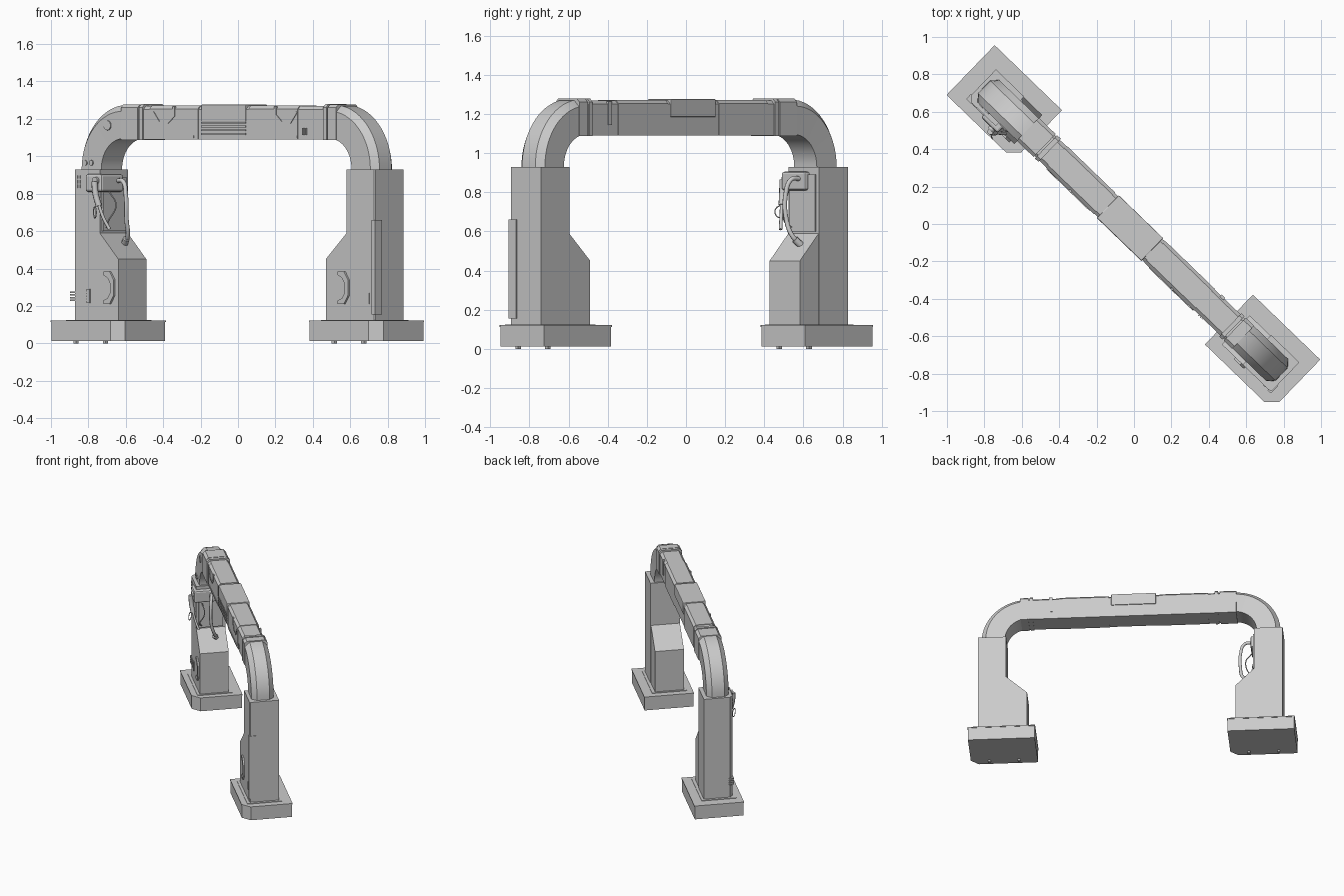
import bpy, bmesh
from math import sin, cos, pi, radians

if "Cube" in bpy.data.objects:
    bpy.data.objects.remove(bpy.data.objects["Cube"])

YAW = radians(-44)          # the arch stands diagonally; parts are built along local x
V0, V1 = -0.11, 0.05        # front and back faces of the beam
P0, P1 = -0.137, 0.082      # front and back faces of the posts


def finish(name, bm, smooth=False):
    bmesh.ops.recalc_face_normals(bm, faces=bm.faces)
    me = bpy.data.meshes.new(name)
    bm.to_mesh(me)
    bm.free()
    ob = bpy.data.objects.new(name, me)
    bpy.context.collection.objects.link(ob)
    ob.rotation_euler.z = YAW
    if smooth:
        bpy.ops.object.select_all(action='DESELECT')
        ob.select_set(True)
        bpy.context.view_layer.objects.active = ob
        bpy.ops.object.shade_smooth_by_angle(angle=radians(30))
    return ob


def loft(name, rings, smooth=False):
    """Skin a list of equal rings and cap both ends."""
    bm = bmesh.new()
    vs = [[bm.verts.new(p) for p in r] for r in rings]
    n = len(rings[0])
    for a, b in zip(vs, vs[1:]):
        for i in range(n):
            bm.faces.new((a[i], a[(i + 1) % n], b[(i + 1) % n], b[i]))
    bm.faces.new(vs[0])
    bm.faces.new(vs[-1])
    return finish(name, bm, smooth)


def plan(name, pts, z0, z1):
    return loft(name, [[(x, y, z) for x, y in pts] for z in (z0, z1)])


def side(name, pts, y0, y1):
    return loft(name, [[(x, y, z) for x, z in pts] for y in (y0, y1)])


def box(name, x0, x1, y0, y1, z0, z1, bevel=0):
    ob = plan(name, [(x0, y0), (x1, y0), (x1, y1), (x0, y1)], z0, z1)
    if bevel:
        m = ob.modifiers.new("bevel", 'BEVEL')
        m.width, m.segments = bevel, 2
    return ob


def beam(name, x0, x1, grow, top, c=0.018):
    a, b, lo = V0 - grow, V1 + grow, 1.09 - grow * 0.5
    sec = [(a, lo), (b, lo), (b, top - c), (b - c, top), (a + c, top), (a, top - c)]
    return loft(name, [[(x, y, z) for y, z in sec] for x in (x0, x1)])


def tube(name, pts, r, cyclic=False):
    cu = bpy.data.curves.new(name, 'CURVE')
    cu.dimensions = '3D'
    cu.bevel_depth, cu.bevel_resolution, cu.resolution_u = r, 2, 6
    cu.use_fill_caps = True
    sp = cu.splines.new('BEZIER')
    sp.bezier_points.add(len(pts) - 1)
    sp.use_cyclic_u = cyclic
    for bp, p in zip(sp.bezier_points, pts):
        bp.co = p
        bp.handle_left_type = bp.handle_right_type = 'AUTO'
    ob = bpy.data.objects.new(name, cu)
    bpy.context.collection.objects.link(ob)
    ob.rotation_euler.z = YAW


def disc(name, x, y, z, r, depth=0.008):
    ring = [(x + r * cos(i * pi / 8), z + r * sin(i * pi / 8)) for i in range(16)]
    side(name, ring, y - depth, y + depth)


# Per side: label, direction toward the middle, post outer/inner x, buttress x, base start, bend centre
SIDES = (("left", 1, -1.105, -0.895, -0.757, -1.2, -0.75),
         ("right", -1, 1.15, 0.94, 0.785, 0.72, 0.79))

for label, d, out, inn, butt, b0, cx in SIDES:
    # chamfered base with a thin lip and a low plinth
    def base_plan(g, c=0.056):
        a, b, lo, hi = b0 - g, b0 + 0.5 + g, -0.2 - g, 0.17 + g
        return [(a, lo), (b - c, lo), (b, lo + c), (b, hi), (a, hi)]
    plan(label + "_base", base_plan(-0.003), 0.012, 0.115)
    plan(label + "_base_lip", base_plan(0), 0.113, 0.121)
    lo_x, hi_x = sorted((out - d * 0.02, butt + d * 0.015))
    box(label + "_plinth", lo_x, hi_x, P0 - 0.02, P1 + 0.02, 0.12, 0.125)
    for fx in (b0 + 0.14, b0 + 0.36):
        box(label + "_foot", fx - 0.01, fx + 0.01, -0.16, -0.14, 0, 0.014)

    # upright with a trimmed outer front corner
    c = 0.025 if d > 0 else 0.006
    plan(label + "_post", [(out, P0 + c), (out + d * c, P0), (inn, P0), (inn, P1), (out, P1)], 0.12, 0.93)

    # buttress with sloping top
    side(label + "_buttress", [(inn - d * 0.02, 0.12), (butt, 0.12), (butt, 0.45), (inn, 0.59),
                               (inn - d * 0.02, 0.59)], P0, P1 - 0.004)

    # quarter bend, chamfered on its outer edges
    ri, ro, k = 0.16, 0.336, 0.033
    sec = [(ri, V0), (ri, V1), (ro - k, V1 + 0.003), (ro, V1 - k), (ro, V0 + k), (ro - k, V0 - 0.003)]
    rings = []
    for i in range(17):
        t = i * pi / 32
        rings.append([(cx - d * r * cos(t), y, 0.93 + r * sin(t) * 1.025) for r, y in sec])
    loft(label + "_bend", rings, True)

    # chevron bracket on the buttress front
    m = butt - d * 0.10
    chev = [(0, .21), (.045, .21), (.075, .255), (.075, .34), (.045, .385), (0, .385),
            (.0, .365), (.03, .35), (.05, .32), (.05, .27), (.03, .24), (.0, .23)]
    side(label + "_bracket", [(m + x, z) for x, z in chev], P0 - 0.012, P0 + 0.01)

# main beam and its collars
beam("beam_core", -0.76, 0.80, -0.002, 1.268)
for x0, x1, g, top in ((-0.76, -0.635, 0.005, 1.278), (-0.625, -0.598, 0.006, 1.28),
                       (0.745, 0.768, 0.006, 1.28), (0.778, 0.84, 0.005, 1.278)):
    beam("beam_collar", x0, x1, g, top)
for x0, x1 in ((-0.55, -0.19), (0.185, 0.55)):
    beam("beam_sleeve", x0, x1, 0.001, 1.272)
box("beam_saddle", -0.165, 0.165, V0 - 0.004, V1 + 0.004, 1.185, 1.276, 0.004)

# louvres, lower trims and notched plates on the beam front
for i in range(4):
    z = 1.115 + i * 0.02
    box("beam_louvre", -0.165, 0.165, V0 - 0.005, V0 + 0.01, z, z + 0.009)
for x0, x1 in ((-0.54, -0.22), (0.22, 0.55)):
    box("beam_trim", x0, x1, V0 - 0.005, V0 + 0.01, 1.097, 1.11)
for s, xc in ((1, -0.53), (-1, 0.55)):
    band = [(0, 1.235), (.05, 1.175), (.12, 1.175), (.17, 1.215), (.17, 1.265),
            (.155, 1.265), (.155, 1.222), (.115, 1.187), (.055, 1.187), (.012, 1.24)]
    side("beam_notch_plate", [(xc + s * x, z) for x, z in band], V0 - 0.005, V0 + 0.005)
box("beam_back_latch", 0.60, 0.625, V1 - 0.01, V1 + 0.004, 1.145, 1.265)
for i in range(3):
    box("beam_slot", 0.585 + i * 0.013, 0.592 + i * 0.013, V0 - 0.004, V0, 1.115, 1.15)

# rivets on the left bend
disc("bend_cap", -0.86, V0, 1.165, 0.026)
for x in (-1.025, -0.98):
    disc("bend_port", x, V0, 0.965, 0.014)

# small fittings on the posts
for i in range(4):
    box("left_vent", -1.11, -0.98, P0 - 0.005, P0 + 0.03, 0.225 + i * 0.015, 0.233 + i * 0.015)
box("left_vent_end", -0.985, -0.965, P0 - 0.008, P0 + 0.01, 0.215, 0.29)
for i in range(3):
    for x in (-1.07, -1.05):
        box("left_key", x, x + 0.013, P0 - 0.004, P0 + 0.01, 0.83 + i * 0.025, 0.848 + i * 0.025)
box("right_side_strip", 1.13, 1.156, P0 - 0.006, -0.09, 0.155, 0.66)
box("right_slot", 1.095, 1.11, P0 - 0.005, P0 + 0.01, 0.21, 0.27)

# dispenser box, nozzle, trigger ring and hose on the left post
box("dispenser_box", -0.985, -0.862, -0.158, 0.012, 0.81, 0.905, 0.012)
box("dispenser_back_plate", -0.91, -0.885, -0.12, 0.06, 0.60, 0.89)
disc("dispenser_knob", -0.90, -0.16, 0.87, 0.02, 0.012)
tube("nozzle_body", [(-0.895, -0.178, 0.865), (-0.89, -0.175, 0.80), (-0.875, -0.165, 0.735)], 0.017)
tube("nozzle_spout", [(-0.875, -0.165, 0.74), (-0.855, -0.15, 0.67), (-0.83, -0.13, 0.61)], 0.009)
ring = [(-0.885 + 0.024 * cos(a * pi / 4), -0.185 - 0.024 * cos(a * pi / 4) * 0.6,
         0.70 + 0.03 * sin(a * pi / 4)) for a in range(8)]
tube("trigger_ring", ring, 0.003, True)
tube("thin_cable", [(-0.86, -0.1, 0.81), (-0.82, -0.09, 0.74), (-0.85, -0.12, 0.65), (-0.88, -0.1, 0.62)], 0.004)
tube("hose", [(-0.87, -0.03, 0.87), (-0.815, -0.04, 0.865), (-0.785, -0.05, 0.79), (-0.785, -0.045, 0.66),
              (-0.80, -0.02, 0.58), (-0.84, 0.0, 0.535)], 0.012)
tube("hose_socket", [(-0.815, -0.015, 0.56), (-0.845, 0.0, 0.53)], 0.019)
